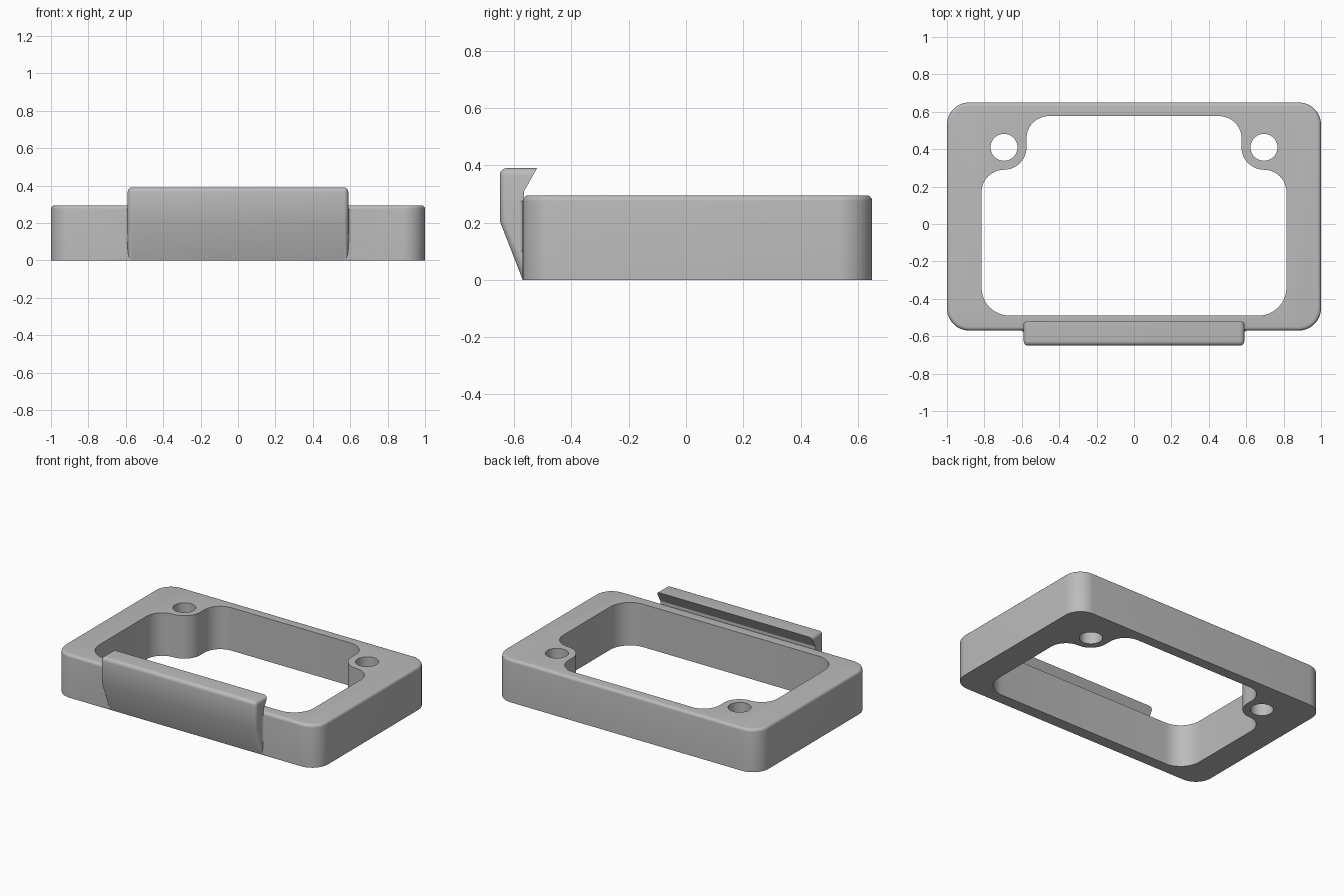
import bpy, bmesh
from math import cos, sin, pi, radians
from mathutils import Vector

if "Cube" in bpy.data.objects:
    bpy.data.objects.remove(bpy.data.objects["Cube"])

grey = bpy.data.materials.new("plain grey")
grey.use_nodes = True
colour = (0.5, 0.5, 0.5, 1)
grey.diffuse_color = colour
grey.node_tree.nodes["Principled BSDF"].inputs["Base Color"].default_value = colour

HEIGHT = 0.295
LIP_HALF = 0.59


def arc(cx, cy, r, start, end, steps=12):
    """Points on an arc, angles in degrees."""
    return [(cx + r * cos(radians(start + (end - start) * i / steps)),
             cy + r * sin(radians(start + (end - start) * i / steps)))
            for i in range(steps + 1)]


def mirrored(half):
    """Close a right-hand outline (bottom to top) with its mirror image."""
    return half + [(-x, y) for x, y in reversed(half)]


def prism(name, points, direction, round_edge=None, radius=0.02):
    """Extrude a flat outline, optionally rounding the edges picked by a rule."""
    bm = bmesh.new()
    face = bm.faces.new([bm.verts.new(p) for p in points])
    out = bmesh.ops.extrude_face_region(bm, geom=[face])
    moved = [v for v in out["geom"] if isinstance(v, bmesh.types.BMVert)]
    bmesh.ops.translate(bm, verts=moved, vec=direction)
    bmesh.ops.recalc_face_normals(bm, faces=bm.faces)
    if round_edge:
        edges = [e for e in bm.edges if round_edge(e)]
        bmesh.ops.bevel(bm, geom=edges, offset=radius, segments=5,
                        profile=0.5, affect='EDGES')
    mesh = bpy.data.meshes.new(name)
    bm.to_mesh(mesh)
    bm.free()
    mesh.materials.append(grey)
    obj = bpy.data.objects.new(name, mesh)
    bpy.context.collection.objects.link(obj)
    return obj


def combine(target, tool, operation):
    """Apply a boolean and discard the tool."""
    mod = target.modifiers.new(operation, 'BOOLEAN')
    mod.operation, mod.solver, mod.object = operation, 'EXACT', tool
    bpy.context.view_layer.objects.active = target
    bpy.ops.object.modifier_apply(modifier=mod.name)
    bpy.data.objects.remove(tool)


def flat(points, z):
    return [(x, y, z) for x, y in points]


# Outer block with rounded corners and a softened top rim
outer = mirrored(arc(0.88, -0.45, 0.12, -90, 0) + arc(0.88, 0.53, 0.12, 0, 90))
frame = prism("frame", flat(outer, 0), (0, 0, HEIGHT),
              lambda e: all(v.co.z > 0.2 for v in e.verts))

# Window that steps around the two screw bosses
window = mirrored(arc(0.665, -0.34, 0.15, -90, 0)
                  + arc(0.695, 0.17, 0.12, 0, 90)
                  + arc(0.695, 0.41, 0.12, 270, 180)
                  + arc(0.455, 0.457, 0.12, 0, 90))
combine(frame, prism("window_cutter", flat(window, -0.1), (0, 0, 0.6)), 'DIFFERENCE')

# Screw holes
for side in (-1, 1):
    hole = arc(side * 0.695, 0.41, 0.072, 0, 360, 40)[:-1]
    combine(frame, prism("hole_cutter", flat(hole, -0.1), (0, 0, 0.6)), 'DIFFERENCE')


# Hooked front lip, rounded on its top front edge and front side edges
def lip_edge(e):
    a, b = (v.co for v in e.verts)
    mid = (a + b) / 2
    if abs(a.x - b.x) > 0.1:
        return mid.z > 0.38 and mid.y < -0.6
    return mid.y < -0.6 or mid.z > 0.38


profile = [(-0.57, 0), (-0.65, 0.205), (-0.65, 0.39), (-0.52, 0.39),
           (-0.565, 0.31), (-0.565, 0.285), (-0.54, 0.27), (-0.54, 0)]
lip = prism("front_lip", [(-LIP_HALF, y, z) for y, z in profile],
            (2 * LIP_HALF, 0, 0), lip_edge, 0.024)
combine(frame, lip, 'UNION')

# Small fillets where the lip meets the frame
for side in (-1, 1):
    curve = arc(LIP_HALF + 0.015, -0.585, 0.015, 90, 180, 6)
    corner = curve + [(0.57, -0.585), (0.57, -0.56), (LIP_HALF + 0.015, -0.56)]
    fillet = prism("lip_fillet", flat([(side * x, y) for x, y in corner], 0.1),
                   (0, 0, 0.175))
    combine(frame, fillet, 'UNION')

# Smooth the rounds, keep the hard edges
bpy.ops.object.select_all(action='DESELECT')
frame.select_set(True)
bpy.context.view_layer.objects.active = frame
bpy.ops.object.shade_smooth_by_angle(angle=radians(25))
